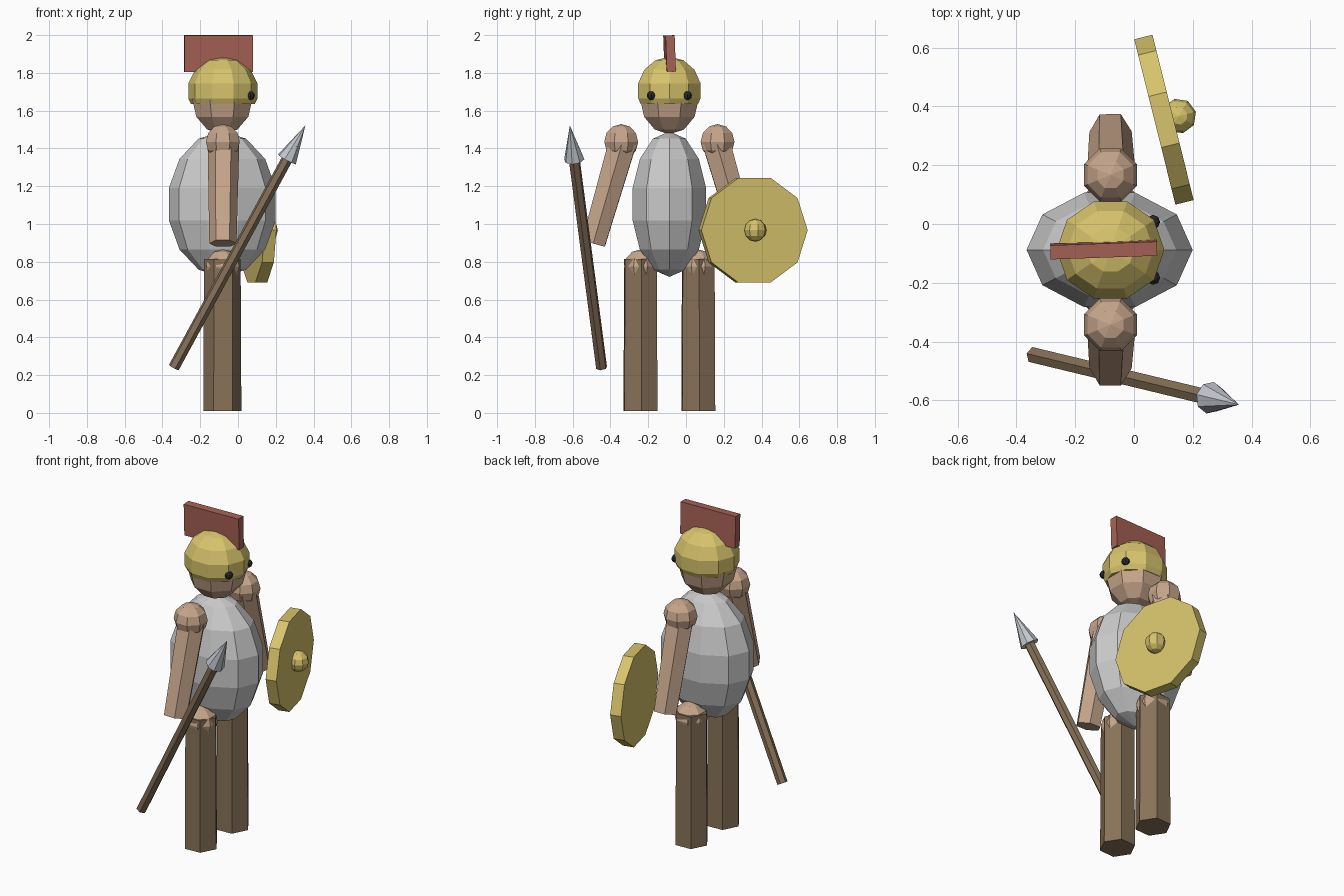
import bpy, bmesh, math
from mathutils import Vector, Matrix

if "Cube" in bpy.data.objects:
    bpy.data.objects.remove(bpy.data.objects["Cube"])


def material(name, rgb):
    m = bpy.data.materials.new(name)
    m.diffuse_color = (*rgb, 1)
    m.use_nodes = True
    m.node_tree.nodes["Principled BSDF"].inputs["Base Color"].default_value = m.diffuse_color
    return m


SKIN = material("skin", (0.57, 0.38, 0.26))
LEATHER = material("leather", (0.25, 0.17, 0.10))
GOLD = material("gold", (0.68, 0.55, 0.15))
RED = material("red", (0.38, 0.12, 0.09))
STEEL = material("steel", (0.55, 0.58, 0.63))
BLACK = material("black", (0.02, 0.02, 0.02))


def finish(name, bm, mat=None):
    bmesh.ops.recalc_face_normals(bm, faces=bm.faces)
    me = bpy.data.meshes.new(name)
    bm.to_mesh(me)
    bm.free()
    ob = bpy.data.objects.new(name, me)
    bpy.context.collection.objects.link(ob)
    if mat:
        me.materials.append(mat)
    return ob


def ball(name, loc, radii, segs, rings, mat=None, turn=0, cut=None):
    """Low-poly ellipsoid, optionally cut open below height cut."""
    bm = bmesh.new()
    m = Matrix.Translation(loc) @ Matrix.Diagonal((*radii, 1)) @ Matrix.Rotation(math.radians(turn), 4, 'Z')
    bmesh.ops.create_uvsphere(bm, u_segments=segs, v_segments=rings, radius=1, matrix=m)
    if cut is not None:
        geom = bm.verts[:] + bm.edges[:] + bm.faces[:]
        cutres = bmesh.ops.bisect_plane(bm, geom=geom, plane_co=(0, 0, cut),
                                        plane_no=(0, 0, -1), clear_outer=True)
        edges = [e for e in cutres["geom_cut"] if isinstance(e, bmesh.types.BMEdge)]
        bmesh.ops.contextual_create(bm, geom=edges)
    return finish(name, bm, mat)


def rod(name, a, b, r1, r2, sides, mat, turn=0):
    """Tapered prism from a (radius r1) to b (radius r2)."""
    a, b = Vector(a), Vector(b)
    d = b - a
    bm = bmesh.new()
    m = (Matrix.Translation((a + b) / 2) @ d.to_track_quat('Z', 'Y').to_matrix().to_4x4()
         @ Matrix.Rotation(math.radians(turn), 4, 'Z'))
    bmesh.ops.create_cone(bm, cap_ends=True, segments=sides, radius1=r1, radius2=r2,
                          depth=d.length, matrix=m)
    return finish(name, bm, mat)


CX, CY = -0.083, -0.088   # centre line of the figure

# Torso and head
ball("torso", (CX, CY, 1.105), (0.29, 0.21, 0.385), 10, 7, None, 18)
ball("head", (CX, CY, 1.66), (0.172, 0.167, 0.185), 8, 6, SKIN, 22.5)

# Helmet and crest
ball("helmet", (-0.08, CY, 1.705), (0.188, 0.178, 0.18), 10, 7, GOLD, 18, cut=1.635)
bm = bmesh.new()
bmesh.ops.create_cube(bm, size=1, matrix=Matrix.Translation((-0.103, -0.087, 1.902))
                      @ Matrix.Rotation(math.radians(2), 4, 'Z')
                      @ Matrix.Rotation(math.radians(2), 4, 'X')
                      @ Matrix.Diagonal((0.363, 0.048, 0.193, 1)))
finish("helmet_crest", bm, RED)

# Paired parts: eyes, shoulders, arms, hips, legs
for side, s in (("right", -1), ("left", 1)):
    ball(side + "_eye", (0.065, CY + s * 0.095, 1.68), (0.024,) * 3, 8, 6, BLACK)
    ball(side + "_shoulder", (-0.08, CY + s * 0.255, 1.435), (0.097, 0.097, 0.094), 8, 6, SKIN, 22.5)
    rod(side + "_arm", (-0.077, CY + s * 0.245, 1.44), (-0.08, CY + s * 0.402, 0.897),
        0.084, 0.072, 6, SKIN, 30)
    ball(side + "_hip", (-0.08, CY + s * 0.153, 0.775), (0.095, 0.095, 0.09), 8, 6, SKIN, 22.5)
    rod(side + "_leg", (-0.083, CY + s * 0.153, 0.01), (-0.083, CY + s * 0.153, 0.815),
        0.101, 0.097, 6, LEATHER, 33)

# Spear
foot, tip = Vector((-0.34, -0.447, 0.24)), Vector((0.357, -0.615, 1.522))
rod("spear_shaft", foot, foot.lerp(tip, 0.92), 0.03, 0.03, 6, LEATHER)
rod("spear_head", foot.lerp(tip, 0.86), tip, 0.055, 0.0, 8, STEEL)

# Shield, turned a little outward, with its boss
n = Vector((math.cos(math.radians(14)), math.sin(math.radians(14)), 0))
c = Vector((0.102, 0.355, 0.967))
shield = rod("shield", c - n * 0.032, c + n * 0.032, 0.29, 0.29, 10, GOLD)
# Put vertices at the sides so that the top edge is flat
top = max(v.co.z for v in shield.data.vertices) - c.z
if top > 0.285:
    shield.data.transform(Matrix.Translation(c) @ Matrix.Rotation(math.radians(18), 4, n)
                          @ Matrix.Translation(-c))
ball("shield_boss", c + n * 0.052, (0.06,) * 3, 8, 6, GOLD, 14)
